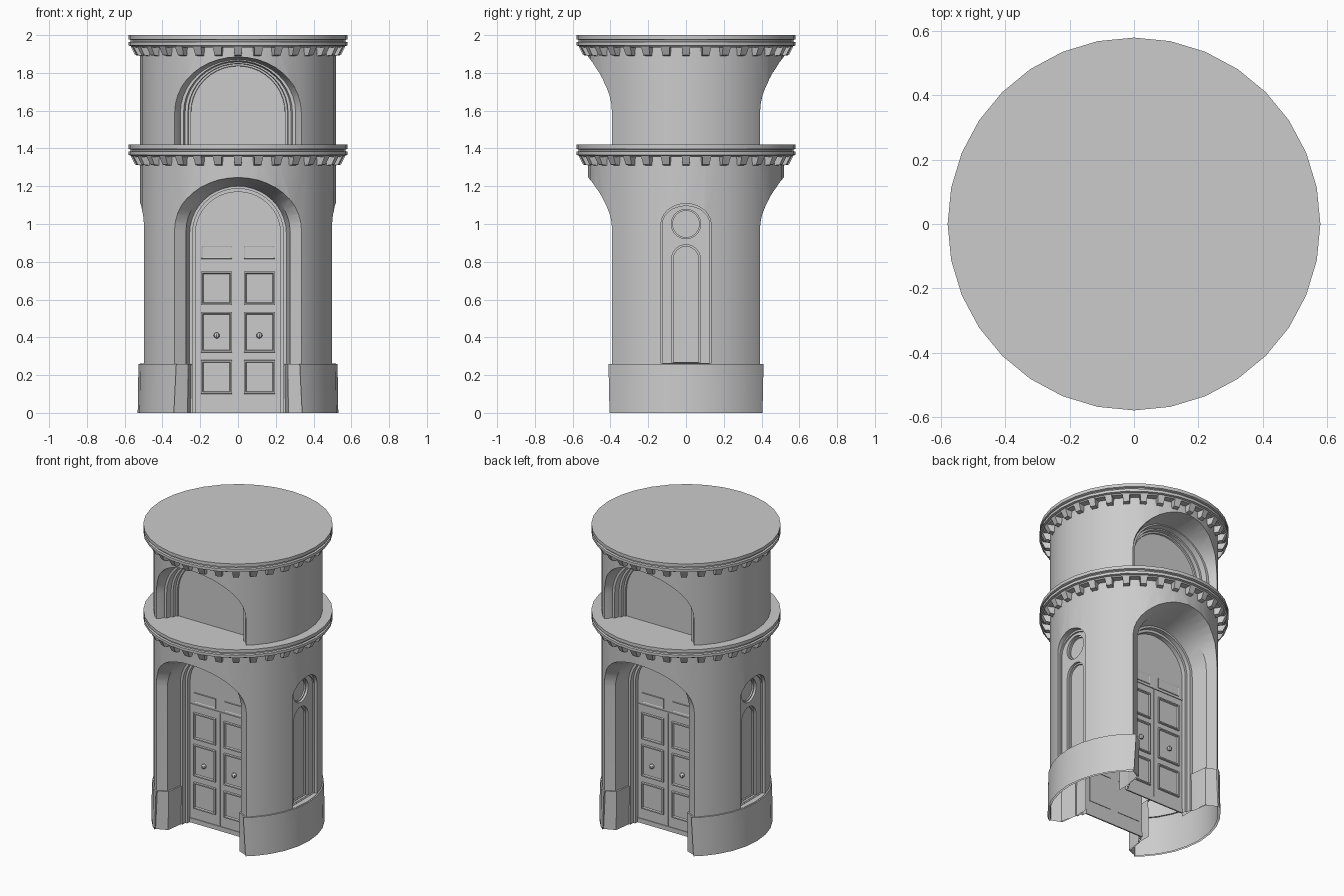
import bpy, bmesh, math
from mathutils import Matrix

if "Cube" in bpy.data.objects:
    bpy.data.objects.remove(bpy.data.objects["Cube"])

SIDES = 32


def finish(name, bm):
    bmesh.ops.recalc_face_normals(bm, faces=bm.faces)
    me = bpy.data.meshes.new(name)
    bm.to_mesh(me)
    bm.free()
    ob = bpy.data.objects.new(name, me)
    bpy.context.collection.objects.link(ob)
    return ob


def on_wall(x):
    """Depth of the curved wall front at x."""
    return -math.sqrt(.52 ** 2 - x * x)


def loft(name, rings, angle=0):
    """Skin (y or y(x), [(x, z)...]) loops, capped at both ends, turned about z."""
    bm = bmesh.new()
    loops = [[bm.verts.new((x, y(x) if callable(y) else y, z)) for x, z in pts] for y, pts in rings]
    n = len(loops[0])
    for a, b in zip(loops, loops[1:]):
        for i in range(n):
            j = (i + 1) % n
            bm.faces.new((a[i], a[j], b[j], b[i]))
    bm.faces.new(loops[0])
    bm.faces.new(loops[-1])
    bm.transform(Matrix.Rotation(angle, 4, 'Z'))
    return finish(name, bm)


def lathe(name, profile):
    """Capped solid of revolution."""
    bm = bmesh.new()
    loops = []
    for r, z in profile:
        loops.append([bm.verts.new((r * math.cos(2 * math.pi * i / SIDES),
                                    r * math.sin(2 * math.pi * i / SIDES), z)) for i in range(SIDES)])
    for a, b in zip(loops, loops[1:]):
        for i in range(SIDES):
            j = (i + 1) % SIDES
            bm.faces.new((a[i], a[j], b[j], b[i]))
    bm.faces.new(loops[0])
    bm.faces.new(loops[-1])
    return finish(name, bm)


def arch(w, z0, spring, top, n=20):
    arc = [(-w * math.cos(math.pi * i / n), spring + (top - spring) * math.sin(math.pi * i / n))
           for i in range(n + 1)]
    return [(-w, z0)] + arc + [(w, z0)]


def circle(r, zc, n=28):
    return [(r * math.cos(2 * math.pi * i / n), zc + r * math.sin(2 * math.pi * i / n)) for i in range(n)]


def rect(x0, x1, z0, z1, d=0):
    return [(x0 + d, z0 + d), (x1 - d, z0 + d), (x1 - d, z1 - d), (x0 + d, z1 - d)]


def cut(ob, cutter):
    cutter.hide_render = True
    m = ob.modifiers.new("cut", 'BOOLEAN')
    m.operation, m.solver, m.object = 'DIFFERENCE', 'EXACT', cutter
    bpy.context.view_layer.objects.active = ob
    bpy.ops.object.modifier_apply(modifier=m.name)
    bpy.data.objects.remove(cutter)


def remove_faces(ob, test, ledge=None):
    """Open the shell; optionally keep a narrow ledge on the faces at height ledge."""
    bm = bmesh.new()
    bm.from_mesh(ob.data)
    if ledge is not None:
        top = [f for f in bm.faces if f.calc_center_median().z > ledge and abs(f.normal.z) > .9]
        bmesh.ops.inset_region(bm, faces=top, thickness=.018, use_even_offset=True)
        bmesh.ops.delete(bm, geom=top, context='FACES')
    doomed = [f for f in bm.faces if test(f.calc_center_median(), f.normal)]
    bmesh.ops.delete(bm, geom=doomed, context='FACES')
    bm.to_mesh(ob.data)
    bm.free()


# lower wall with chamfered door recesses front and back
Y = -.19
wall = lathe("lower_wall", [(.518, .0), (.518, 1.375)])
door_rings = [(-.8, arch(.34, -.10, .97, 1.247)), (on_wall, arch(.34, -.10, .97, 1.247)),
              (-.36, arch(.276, -.095, .96, 1.215)),
              (-.25, arch(.256, -.09, .95, 1.20)), (-.25, arch(.24, -.08, .95, 1.187)),
              (-.22, arch(.24, -.08, .95, 1.187)), (-.22, arch(.225, -.07, .95, 1.17)),
              (Y, arch(.225, -.07, .95, 1.17))]
for a in (0, math.pi):
    cut(wall, loft("door_cutter", door_rings, a))

# side niches with a tall arched panel and a roundel
for a in (math.pi / 2, -math.pi / 2):
    cut(wall, loft("niche_cutter", [(-.7, arch(.132, .262, 1.0, 1.108)), (-.48, arch(.132, .262, 1.0, 1.108)),
                                    (-.48, arch(.124, .264, 1.0, 1.095)), (-.47, arch(.124, .264, 1.0, 1.095))], a))
    cut(wall, loft("panel_cutter", [(-.475, arch(.076, .266, .815, .89)), (-.455, arch(.076, .266, .815, .89)),
                                    (-.455, arch(.066, .27, .815, .88)), (-.445, arch(.066, .27, .815, .88))], a))
    cut(wall, loft("roundel_cutter", [(-.475, circle(.078, 1.0)), (-.455, circle(.078, 1.0)),
                                      (-.455, circle(.07, 1.0)), (-.445, circle(.07, 1.0))], a))
remove_faces(wall, lambda c, n: abs(n.z) > .9 and (c.z < .01 or c.z > 1.37))

# plinth, open below, wrapping into the door jambs
plinth = lathe("plinth", [(.531, 0), (.527, .26)])
jamb = [(-.8, .342, .322), (-.395, .342, .322), (-.365, .268, .262), (-.25, .252, .246), (-.16, .252, .246)]
jamb += [(-y, b, t) for y, b, t in reversed(jamb)]
cut(plinth, loft("plinth_cutter", [(y, [(-b, -.05), (b, -.05), (t, .35), (-t, .35)]) for y, b, t in jamb]))
remove_faces(plinth, lambda c, n: (abs(n.z) > .9 and c.z < .01) or (abs(c.y) < .1 and abs(c.x) < .3), .25)

# upper wall with stepped arched recesses
upper = lathe("upper_wall", [(.518, 1.40), (.518, 1.955)])
up_rings = [(y, arch(w, 1.34 + .004 * i, 1.59, top)) for i, (y, w, top) in enumerate((
    (-.8, .338, 1.885), (on_wall, .338, 1.885), (-.365, .312, 1.873), (-.35, .305, 1.87), (-.35, .288, 1.864),
    (-.315, .28, 1.858), (-.315, .265, 1.85), (-.29, .262, 1.848), (-.29, .25, 1.838), (-.28, .248, 1.836)))]
for a in (0, math.pi):
    cut(upper, loft("upper_cutter", up_rings, a))
remove_faces(upper, lambda c, n: abs(n.z) > .9 and (c.z < 1.405 or c.z > 1.95))

smooth = [wall, plinth, upper]

# cornices: grooved disc plus a ring of tapered dentils
for label, z in (("lower", 1.42), ("upper", 2.0)):
    smooth.append(lathe(label + "_cornice", [(.50, z - .065), (.56, z - .065), (.566, z - .058), (.58, z - .055),
                                             (.58, z - .037), (.568, z - .034), (.568, z - .026),
                                             (.58, z - .022), (.58, z)]))
    bm = bmesh.new()
    for i in range(SIDES):
        vs = bmesh.ops.create_cube(bm, size=1)['verts']
        for v in vs:
            up, out = v.co.z > 0, v.co.y < 0
            v.co = (v.co.x * (.046 if up else .037),
                    (-.568 if up else -.545) if out else -.50,
                    z - (.06 if up else (.106 if out else .112)))
        bmesh.ops.transform(bm, verts=vs, matrix=Matrix.Rotation(2 * math.pi * i / SIDES, 4, 'Z'))
    finish(label + "_dentils", bm)

# doors: moulded panels, transom, meeting stile, sill and knobs, front and back
for side, a in (("front", 0), ("back", math.pi)):
    for s in (-1, 1):
        for k, (z0, z1) in enumerate(((.10, .28), (.32, .535), (.57, .75), (.815, .885))):
            x0, x1 = sorted((s * .03, s * .197))
            h, e = (.004, .004) if k == 3 else (.012, .010)
            loft(f"{side}_door_panel", [(Y + .004, rect(x0, x1, z0, z1)), (Y - h, rect(x0, x1, z0, z1, .002)),
                                        (Y - h, rect(x0, x1, z0, z1, e)),
                                        (Y - .002, rect(x0, x1, z0, z1, e + .004))], a)
        bm = bmesh.new()
        bmesh.ops.create_uvsphere(bm, u_segments=8, v_segments=6, radius=.016)
        bm.transform(Matrix.Rotation(a, 4, 'Z') @ Matrix.Translation((s * .113, Y - .014, .41)))
        smooth.append(finish(f"{side}_door_knob", bm))
    for part, r in (("transom", rect(-.225, .225, .796, .804)), ("meeting_stile", rect(-.002, .002, .03, .80)),
                    ("sill", rect(-.225, .225, 0, .03))):
        loft(f"{side}_{part}", [(Y + .004, r), (Y - .005, r)], a)

# smooth the round parts, keeping edges sharp
bpy.ops.object.select_all(action='DESELECT')
for ob in smooth:
    ob.select_set(True)
bpy.context.view_layer.objects.active = wall
bpy.ops.object.shade_smooth_by_angle(angle=math.radians(25))
